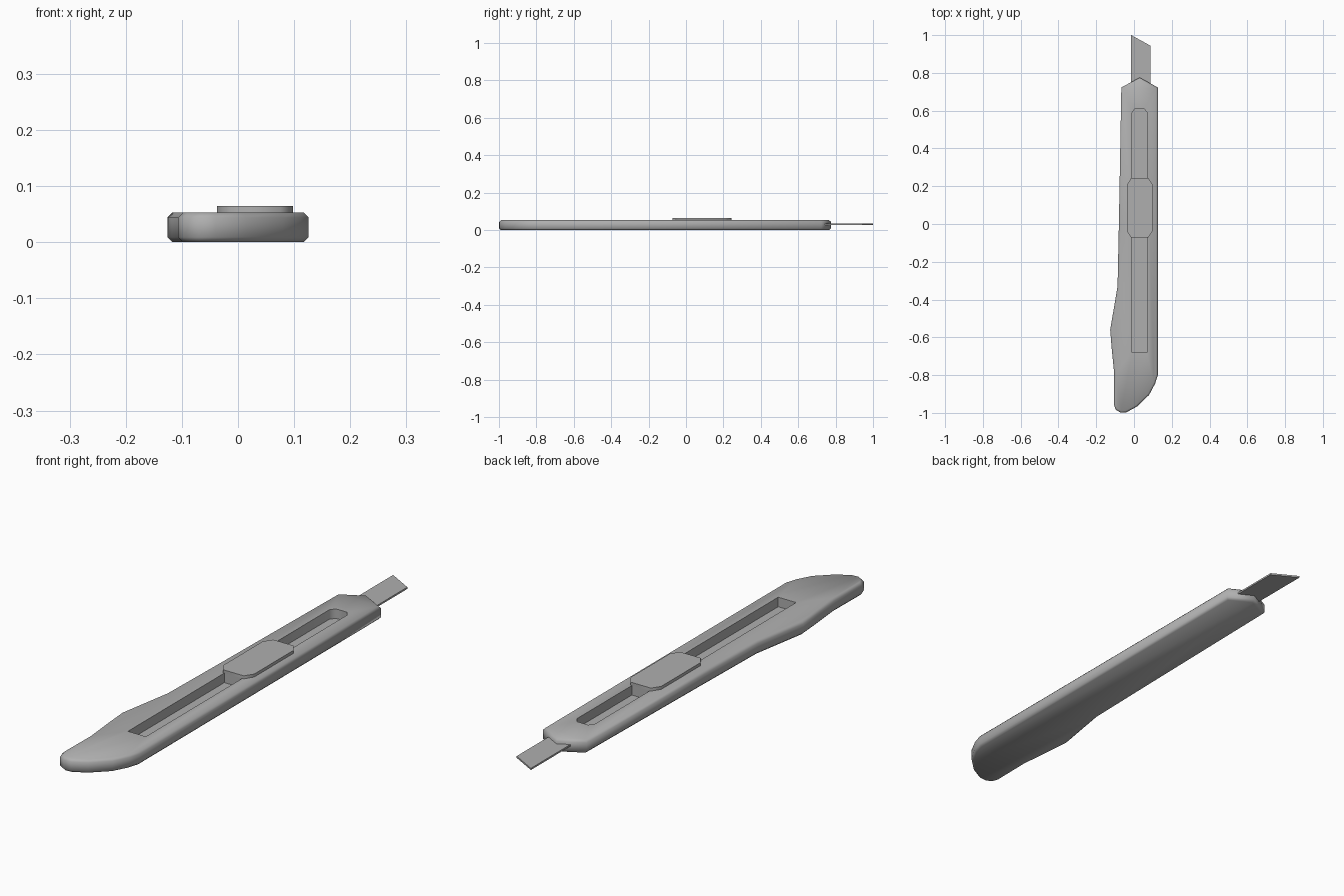
import bpy, bmesh

if "Cube" in bpy.data.objects:
    bpy.data.objects.remove(bpy.data.objects["Cube"])

grey = bpy.data.materials.new("dark_grey")
grey.diffuse_color = (0.43, 0.43, 0.43, 1)
grey.use_nodes = True
grey.node_tree.nodes["Principled BSDF"].inputs["Base Color"].default_value = grey.diffuse_color

def prism(name, pts, z0, z1, chamfer=0.0, segs=1):
    """Extrude a flat outline from z0 to z1, optionally bevelling both rims."""
    bm = bmesh.new()
    face = bm.faces.new([bm.verts.new((x, y, z0)) for x, y in pts])
    res = bmesh.ops.extrude_face_region(bm, geom=[face], use_keep_orig=True)
    top = [v for v in res["geom"] if isinstance(v, bmesh.types.BMVert)]
    bmesh.ops.translate(bm, verts=top, vec=(0, 0, z1 - z0))
    bmesh.ops.recalc_face_normals(bm, faces=bm.faces)
    if chamfer:
        rims = [e for e in bm.edges if abs(e.verts[0].co.z - e.verts[1].co.z) < 1e-6]
        bmesh.ops.bevel(bm, geom=rims, offset=chamfer, segments=segs,
                        profile=0.5, affect='EDGES', clamp_overlap=True)
    me = bpy.data.meshes.new(name)
    bm.to_mesh(me)
    bm.free()
    me.materials.append(grey)
    ob = bpy.data.objects.new(name, me)
    bpy.context.collection.objects.link(ob)
    return ob

def activate(ob):
    bpy.ops.object.select_all(action='DESELECT')
    bpy.context.view_layer.objects.active = ob
    ob.select_set(True)

def octagon(x0, x1, y0, y1, cx, cy):
    """Rectangle with cut corners."""
    return [(x0 + cx, y0), (x1 - cx, y0), (x1, y0 + cy), (x1, y1 - cy),
            (x1 - cx, y1), (x0 + cx, y1), (x0, y1 - cy), (x0, y0 + cy)]

TOP = 0.053

# Handle body with a curved grip and pointed nose
handle = prism("handle", [
    (0.03, 0.775), (-0.067, 0.723), (-0.08, 0.0), (-0.087, -0.33),
    (-0.126, -0.56), (-0.118, -0.66), (-0.105, -0.79), (-0.107, -0.955),
    (-0.097, -0.983), (-0.07, -0.999), (-0.04, -0.997), (0.015, -0.967),
    (0.08, -0.905), (0.112, -0.845), (0.126, -0.80), (0.126, 0.723)],
    0.0, TOP, 0.009, 1)

# Slide slot cut into the top face
slot = prism("slot_cutter", [
    (-0.01, -0.68), (0.069, -0.68), (0.069, 0.59), (0.054, 0.61),
    (0.005, 0.61), (-0.01, 0.59)], 0.015, 0.1)
slot.hide_render = True
mod = handle.modifiers.new("slot", 'BOOLEAN')
mod.operation, mod.solver, mod.object = 'DIFFERENCE', 'EXACT', slot
activate(handle)
bpy.ops.object.modifier_apply(modifier="slot")
bpy.data.objects.remove(slot)

# Thumb slider plate and the stem running in the slot
plate = prism("slider_plate", octagon(-0.037, 0.098, -0.072, 0.243, 0.022, 0.034), TOP, 0.065)
prism("slider_stem", [(-0.01, -0.072), (0.069, -0.072), (0.069, 0.243), (-0.01, 0.243)],
      0.015, TOP + 0.001)

# Thin blade with a slanted tip
prism("blade", [(-0.015, 0.70), (0.087, 0.70), (0.087, 0.944), (-0.015, 1.0)], 0.027, 0.034)

# Soft shading that keeps only the square edges sharp
for ob in (handle, plate):
    activate(ob)
    bpy.ops.object.shade_smooth_by_angle(angle=1.2)
